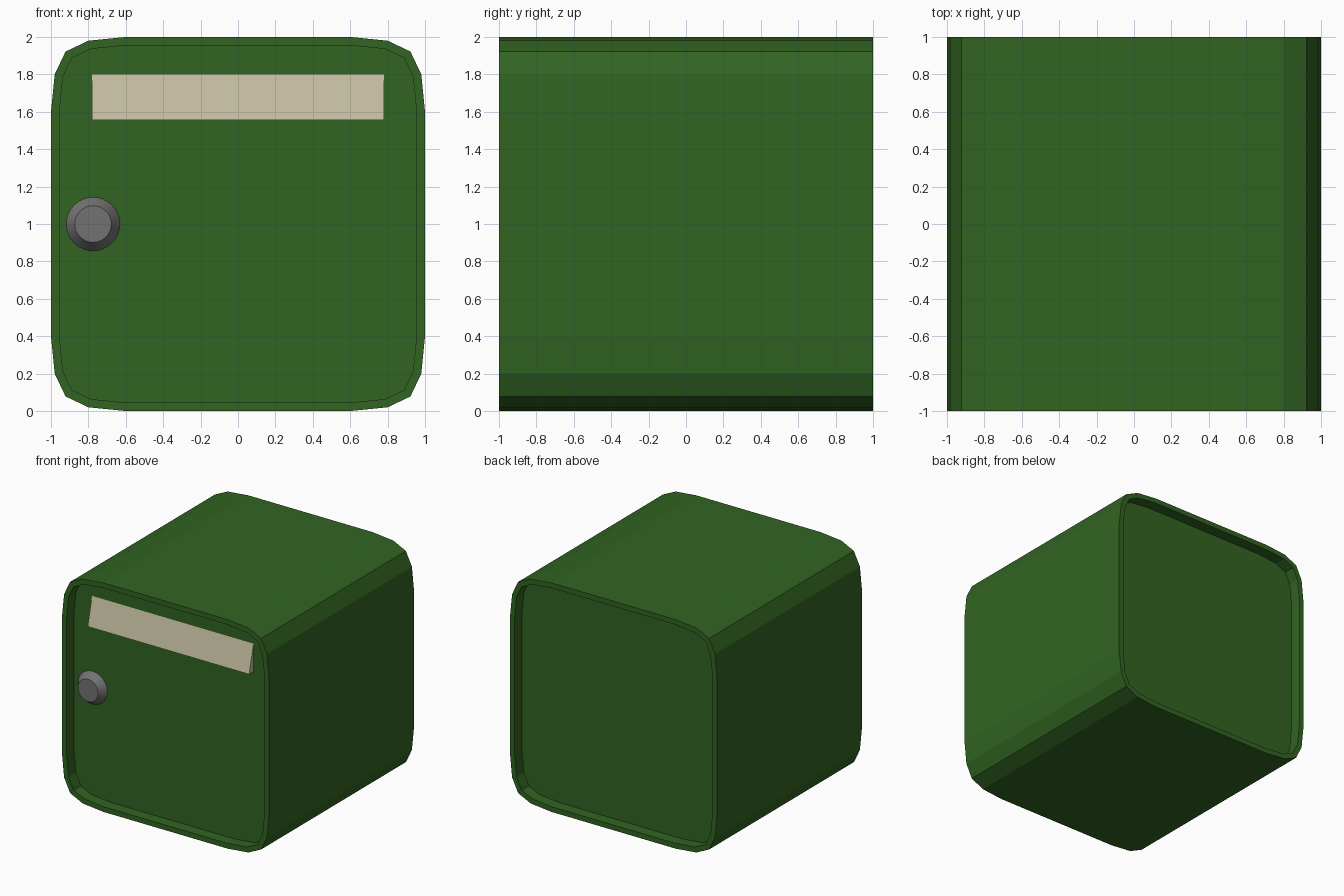
import bpy, bmesh, math
from mathutils import Matrix, Vector

if "Cube" in bpy.data.objects:
    bpy.data.objects.remove(bpy.data.objects["Cube"])


def material(name, rgb):
    m = bpy.data.materials.new(name)
    m.diffuse_color = (*rgb, 1)
    m.use_nodes = True
    m.node_tree.nodes["Principled BSDF"].inputs["Base Color"].default_value = m.diffuse_color
    return m


def finish(name, bm, mat):
    bmesh.ops.recalc_face_normals(bm, faces=bm.faces)
    me = bpy.data.meshes.new(name)
    bm.to_mesh(me)
    bm.free()
    ob = bpy.data.objects.new(name, me)
    bpy.context.collection.objects.link(ob)
    me.materials.append(mat)
    return ob


def prism(bm, profile, move):
    """Extrude a closed profile along a vector; return the two end caps."""
    start = bm.faces.new([bm.verts.new(p) for p in profile])
    end = bmesh.ops.extrude_face_region(bm, geom=[start], use_keep_orig=True)["geom"]
    verts = [g for g in end if isinstance(g, bmesh.types.BMVert)]
    cap = [g for g in end if isinstance(g, bmesh.types.BMFace) and len(g.verts) == len(profile)]
    bmesh.ops.translate(bm, verts=verts, vec=move)
    bmesh.ops.recalc_face_normals(bm, faces=bm.faces)
    return start, cap


green = material("green", (0.031, 0.127, 0.016))
cream = material("cream", (0.56, 0.52, 0.35))
metal = material("metal", (0.17, 0.17, 0.17))

# Box body: soft square profile swept front to back
quarter = [(1, 0.6), (0.98, 0.8), (0.922, 0.922), (0.8, 0.98), (0.6, 1)]
profile = []
for k in range(4):
    rot = Matrix.Rotation(k * math.pi / 2, 2)
    profile += [rot @ Vector(p) for p in quarter]
bm = bmesh.new()
prism(bm, [(p.x, -1, p.y + 1) for p in profile], (0, 2, 0))

# Recessed panels at front and back
for side in (-1, 1):
    face = next(f for f in bm.faces if all(abs(v.co.y - side) < 1e-4 for v in f.verts))
    bmesh.ops.inset_region(bm, faces=[face], thickness=0.045, use_even_offset=True)
    panel = bmesh.ops.extrude_discrete_faces(bm, faces=[face])["faces"][0]
    bmesh.ops.translate(bm, verts=panel.verts, vec=(0, -side * 0.1, 0))
finish("mailbox_body", bm, green)

# Mail slot flap: wedge leaning out at the bottom
bm = bmesh.new()
prism(bm, [(-0.78, -0.9, 1.8), (-0.78, -0.96, 1.555), (-0.78, -0.9, 1.555)], (1.56, 0, 0))
finish("slot_flap", bm, cream)

# Door knob: tapered disc
bm = bmesh.new()
bmesh.ops.create_cone(
    bm, cap_ends=True, segments=32, radius1=0.145, radius2=0.098, depth=0.065,
    matrix=Matrix.Translation((-0.775, -0.93, 1)) @ Matrix.Rotation(math.pi / 2, 4, "X"))
knob = finish("door_knob", bm, metal)
bpy.context.view_layer.objects.active = knob
knob.select_set(True)
bpy.ops.object.shade_smooth_by_angle(angle=math.radians(30))
